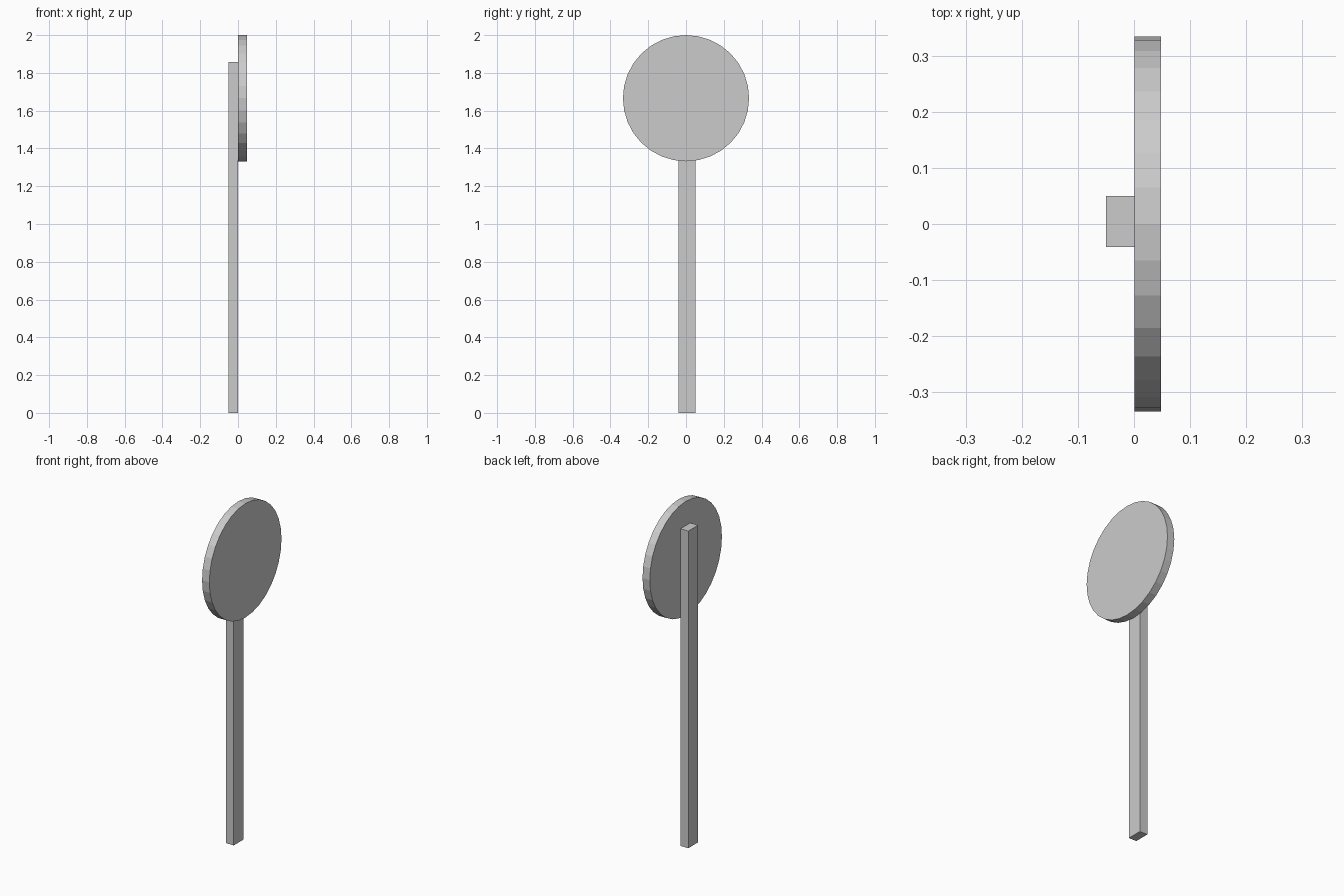
import bpy
from math import pi

if "Cube" in bpy.data.objects:
    bpy.data.objects.remove(bpy.data.objects["Cube"])

# Square post
bpy.ops.mesh.primitive_cube_add(size=1, location=(-0.0245, 0.0045, 0.929))
post = bpy.context.object
post.name = "post"
post.scale = (0.051, 0.091, 1.858)
bpy.ops.object.transform_apply(location=False, rotation=False, scale=True)

# Round sign plate fixed to the +x side of the post
bpy.ops.mesh.primitive_cylinder_add(vertices=32, radius=0.334, depth=0.047,
                                    location=(0.0245, 0, 1.666), rotation=(0, pi / 2, 0))
plate = bpy.context.object
plate.name = "round_plate"
